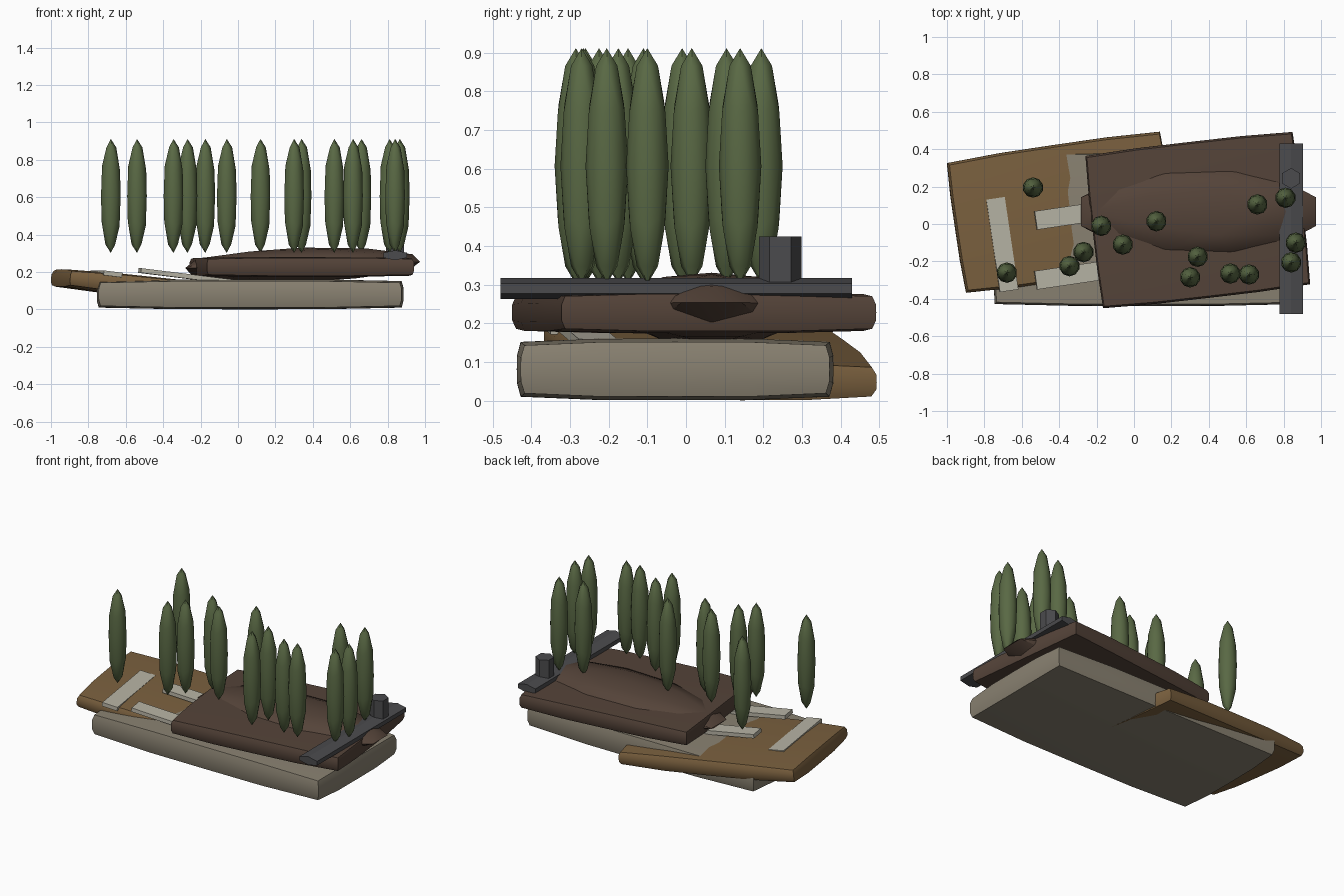
import bpy
import bmesh
import math
from mathutils import Matrix, Vector, Euler

if "Cube" in bpy.data.objects:
    bpy.data.objects.remove(bpy.data.objects["Cube"], do_unlink=True)


def material(name, r, g, b):
    m = bpy.data.materials.new(name)
    m.use_nodes = True
    m.diffuse_color = (r, g, b, 1)
    m.node_tree.nodes["Principled BSDF"].inputs["Base Color"].default_value = (r, g, b, 1)
    return m


STONE = material("grey_stone", 0.25, 0.22, 0.165)
EARTH = material("dark_earth", 0.09, 0.057, 0.041)
CLAY = material("tan_clay", 0.2, 0.12, 0.05)
PALE = material("pale_stone", 0.48, 0.46, 0.38)
SLATE = material("slate", 0.07, 0.07, 0.075)
LEAF = material("cypress_green", 0.1, 0.14, 0.058)


def finish(name, bm, mat, loc, rot=(0, 0, 0), smooth=True):
    mesh = bpy.data.meshes.new(name)
    bm.to_mesh(mesh)
    bm.free()
    mesh.materials.append(mat)
    ob = bpy.data.objects.new(name, mesh)
    ob.location = loc
    ob.rotation_euler = Euler([math.radians(a) for a in rot])
    bpy.context.collection.objects.link(ob)
    if smooth:
        bpy.ops.object.select_all(action="DESELECT")
        ob.select_set(True)
        bpy.context.view_layer.objects.active = ob
        bpy.ops.object.shade_smooth_by_angle(angle=math.radians(35))
    return ob


def slab(name, mat, half, bow, loc, rot):
    """Weathered block whose faces bulge softly away from its corners."""
    bm = bmesh.new()
    bmesh.ops.create_cube(bm, size=2)
    bmesh.ops.subdivide_edges(bm, edges=bm.edges[:], cuts=3, use_grid_fill=True)
    for v in bm.verts:
        u = v.co.copy()
        for i in range(3):
            j, k = [a for a in range(3) if a != i]
            swell = 1 - (u[j] ** 4 + u[k] ** 4) / 2
            v.co[i] = u[i] * (half[i] + bow[i] * swell)
    return finish(name, bm, mat, loc, rot)


def box(name, mat, size, loc, rot):
    bm = bmesh.new()
    bmesh.ops.create_cube(bm, size=1, matrix=Matrix.Diagonal(Vector(size)).to_4x4())
    return finish(name, bm, mat, loc, rot, smooth=False)


def ellipsoid(name, mat, radii, loc, rot=(0, 0, 0)):
    bm = bmesh.new()
    bmesh.ops.create_icosphere(bm, subdivisions=2, radius=1,
                               matrix=Matrix.Diagonal(Vector(radii)).to_4x4())
    return finish(name, bm, mat, loc, rot)


def hex_prism(name, mat, radius, depth, loc, rot=(0, 0, 0), squash=1.0, turn=0):
    bm = bmesh.new()
    shape = Matrix.Diagonal((1, squash, 1, 1)) @ Matrix.Rotation(math.radians(turn), 4, "Z")
    bmesh.ops.create_cone(bm, cap_ends=True, segments=6, radius1=radius,
                          radius2=radius, depth=depth, matrix=shape)
    return finish(name, bm, mat, loc, rot, smooth=False)


# Stacked terraces
slab("base_slab", STONE, (0.80, 0.39, 0.062), (0.02, 0.02, 0.018),
     (0.065, -0.028, 0.081), (0, 0, 0))
slab("lower_terrace", CLAY, (0.57, 0.338, 0.038), (0.015, 0.025, 0.018),
     (-0.38, 0.063, 0.108), (0, 6, 8.4))
slab("upper_terrace", EARTH, (0.55, 0.40, 0.042), (0.015, 0.02, 0.012),
     (0.341, 0.021, 0.228), (0, 0, 6.6))

# Low mound rising through the upper terrace
ellipsoid("mound", EARTH, (0.66, 0.25, 0.093), (0.345, 0.066, 0.238), (0, -1.5, 0))

# Pale slabs lying on the lower terrace
box("end_paving", PALE, (0.1, 0.5, 0.025), (-0.705, -0.11, 0.19), (0, 7, 8.4))
box("back_paving", PALE, (0.5, 0.1, 0.025), (-0.28, 0.055, 0.178), (0, 7, 8.4))
box("front_paving", PALE, (0.5, 0.1, 0.025), (-0.28, -0.265, 0.178), (0, 7, 8.4))

# Wall along one end with a small tower
hex_prism("end_wall", SLATE, 0.072, 0.91, (0.84, -0.025, 0.29), (90, 0, 0), squash=0.37)
hex_prism("tower", SLATE, 0.055, 0.125, (0.84, 0.244, 0.362))

# Cypress trees
trees = [(-0.68, -0.26), (-0.54, 0.195), (-0.345, -0.225), (-0.27, -0.15),
         (-0.175, -0.01), (-0.06, -0.11), (0.12, 0.015), (0.30, -0.285),
         (0.34, -0.175), (0.515, -0.265), (0.615, -0.27), (0.66, 0.105),
         (0.81, 0.14), (0.84, -0.205), (0.865, -0.1)]
for n, (x, y) in enumerate(trees, 1):
    ellipsoid(f"cypress_{n}", LEAF, (0.055, 0.055, 0.305), (x, y, 0.607))
